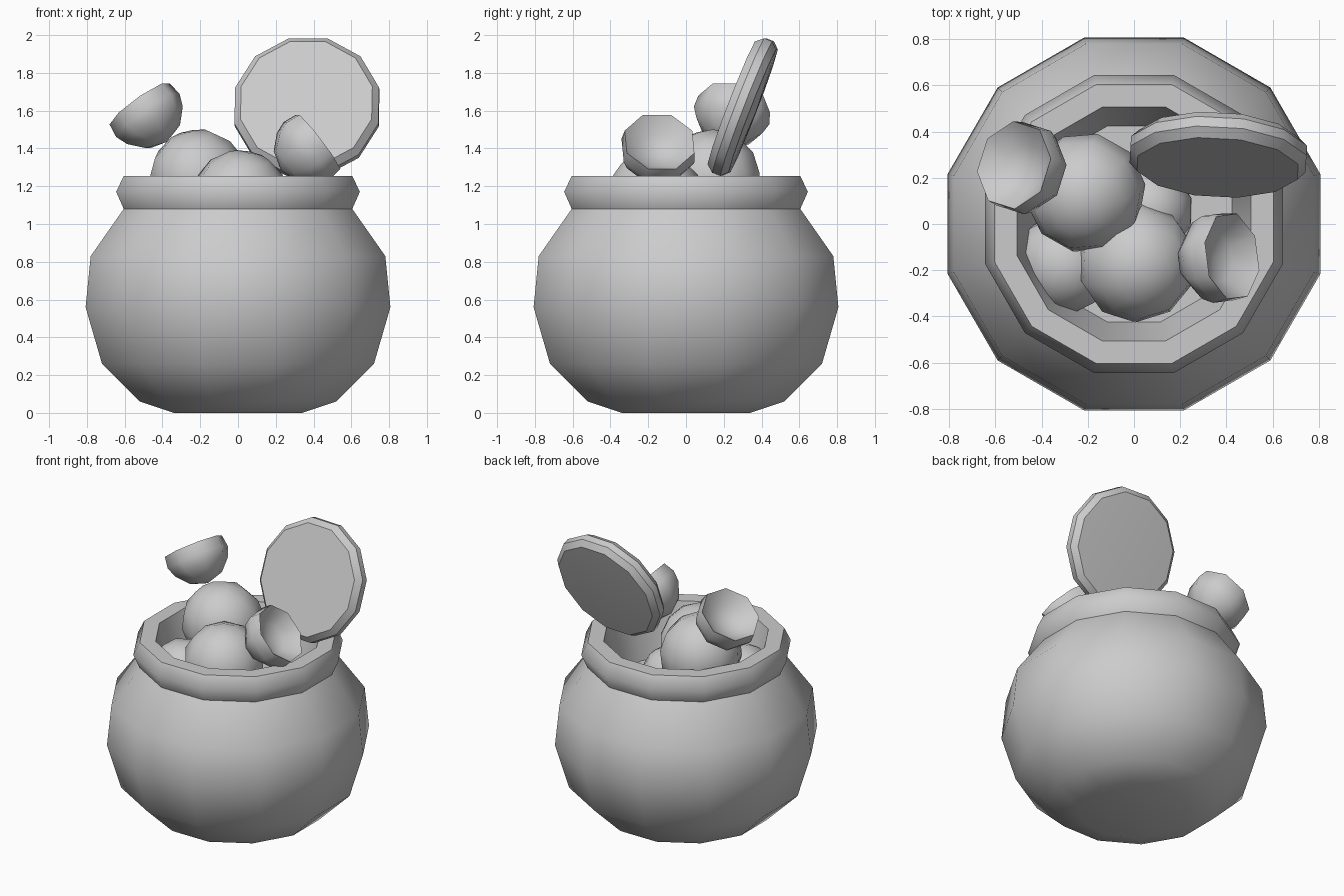
import bpy, bmesh
from math import sin, cos, pi, radians
from mathutils import Vector

cube = bpy.data.objects.get("Cube")
if cube:
    bpy.data.objects.remove(cube)

GREY = (0.6, 0.6, 0.6, 1)
grey = bpy.data.materials.new("plain_grey")
grey.use_nodes = True
grey.diffuse_color = GREY
grey.node_tree.nodes["Principled BSDF"].inputs["Base Color"].default_value = GREY


def finish(name, bm, angle):
    """Turn a bmesh into a smooth shaded grey object."""
    bmesh.ops.recalc_face_normals(bm, faces=bm.faces)
    mesh = bpy.data.meshes.new(name)
    bm.to_mesh(mesh)
    bm.free()
    mesh.materials.append(grey)
    ob = bpy.data.objects.new(name, mesh)
    bpy.context.collection.objects.link(ob)
    bpy.ops.object.select_all(action='DESELECT')
    ob.select_set(True)
    bpy.context.view_layer.objects.active = ob
    bpy.ops.object.shade_smooth_by_angle(angle=radians(angle))
    return ob


def lathe(name, profile, sides, angle, scale=1.0):
    """Spin a closed profile of (radius, height) about z; zero radius makes a pole."""
    bm = bmesh.new()
    rings = []
    for r, z in profile:
        if r == 0:
            rings.append([bm.verts.new((0, 0, z))] * sides)
        else:
            turns = [2 * pi * (i + 0.5) / sides for i in range(sides)]
            rings.append([bm.verts.new((r * scale * cos(a), r * scale * sin(a), z)) for a in turns])
    for low, high in zip(rings, rings[1:]):
        for i in range(sides):
            j = (i + 1) % sides
            corners = dict.fromkeys((low[i], low[j], high[j], high[i]))
            bm.faces.new(list(corners))
    return finish(name, bm, angle)


def aim(ob, location, axis):
    """Place an object and point its z axis along a direction."""
    ob.location = location
    ob.rotation_euler = Vector(axis).to_track_quat('Z', 'Y').to_euler()


def ball(name, radius, location, turn):
    bm = bmesh.new()
    bmesh.ops.create_uvsphere(bm, u_segments=10, v_segments=7, radius=radius)
    ob = finish(name, bm, 60)
    ob.location = location
    ob.rotation_euler = turn


# Pot with flared rim and tapering mouth; radii are to the flat sides
pot_profile = [(0, 0), (0.34, 0), (0.52, 0.06), (0.72, 0.26), (0.807, 0.56),
               (0.78, 0.83), (0.605, 1.08), (0.645, 1.17), (0.605, 1.255),
               (0.507, 1.255), (0.425, 0.92), (0, 0.92)]
lathe("pot", pot_profile, 12, 55, 1 / cos(pi / 12))

# Lid standing tilted in the mouth
lid_profile = [(0, 0.06), (0.36, 0.06), (0.395, 0.02), (0.395, -0.025),
               (0.36, -0.06), (0, -0.075)]
aim(lathe("lid", lid_profile, 12, 40), (0.365, 0.3, 1.62), (-0.05, -0.93, 0.36))

# Balls heaped in the mouth
ball("front_ball", 0.262, (0.01, -0.165, 1.13), (0.3, 0.2, 0))
ball("back_ball", 0.262, (-0.21, 0.135, 1.24), (0.2, -0.3, 0.4))
ball("side_ball", 0.22, (-0.3, -0.17, 0.98), (0.5, 0.1, 0.2))
ball("low_ball", 0.2, (0.06, 0.06, 0.98), (0.1, 0.4, 0.6))

# Two hollow cups, one falling out on each side
cup_profile = [(0, -0.25), (0.11, -0.215), (0.18, -0.14), (0.205, -0.075),
               (0.195, 0), (0.11, -0.08), (0, -0.1)]
for name, place, axis in (("left_cup", (0.425, -0.14, 1.435), (0.78, 0.1, 0.6)),
                          ("right_cup", (-0.52, 0.255, 1.635), (-0.57, 0.18, 0.8))):
    aim(lathe(name, cup_profile, 8, 65), place, axis)
